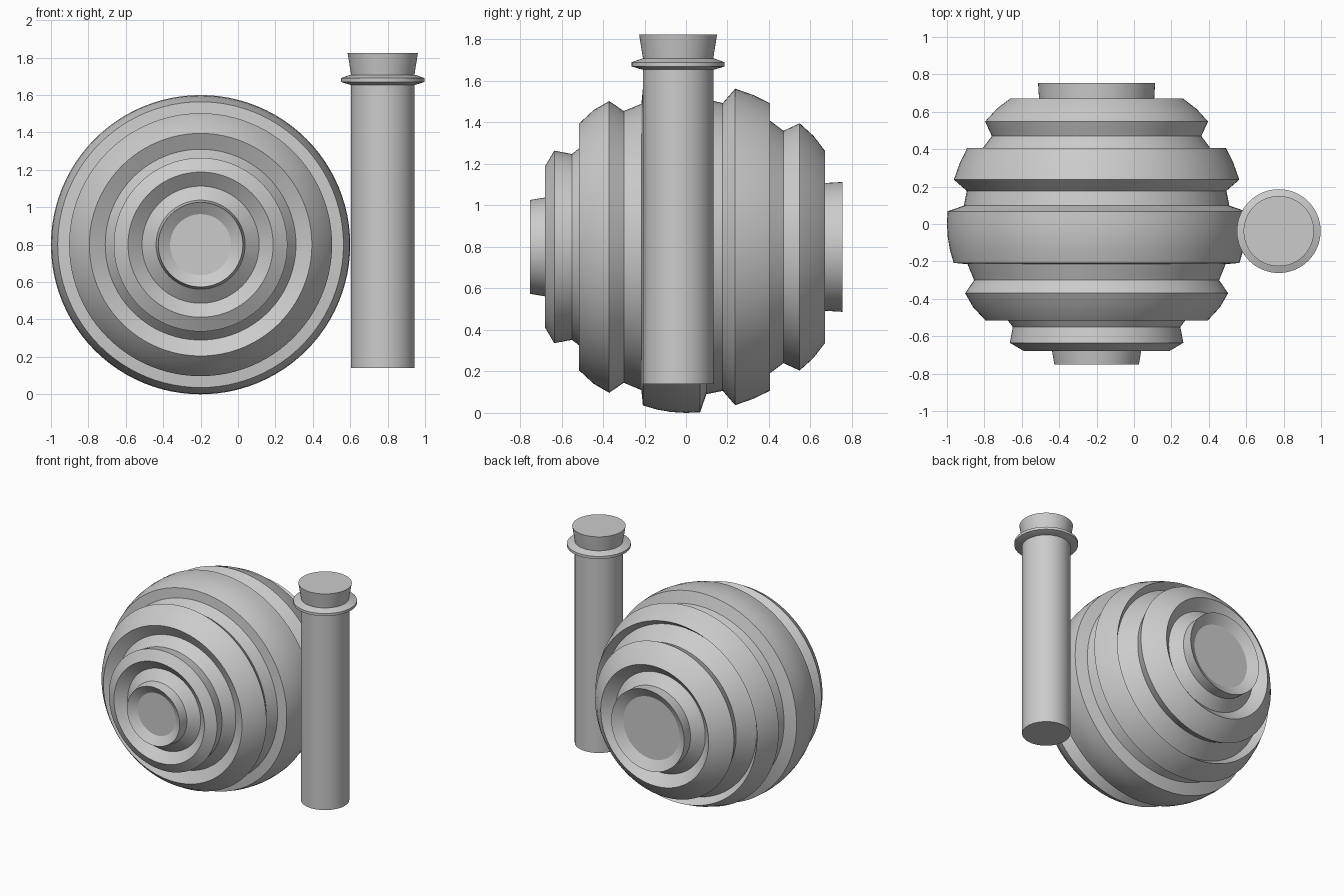
import bpy, bmesh, math
from mathutils import Matrix

if "Cube" in bpy.data.objects:
    bpy.data.objects.remove(bpy.data.objects["Cube"])


def lathe(name, profile, matrix, steps=96):
    """Spin an (axis position, radius) profile about local z into a closed solid."""
    bm = bmesh.new()
    verts = [bm.verts.new((r, 0, h)) for h, r in profile]
    edges = [bm.edges.new(pair) for pair in zip(verts, verts[1:])]
    bmesh.ops.spin(bm, geom=verts + edges, cent=(0, 0, 0), axis=(0, 0, 1),
                   angle=math.tau, steps=steps, use_duplicate=False)
    bmesh.ops.remove_doubles(bm, verts=bm.verts, dist=1e-5)
    bmesh.ops.recalc_face_normals(bm, faces=bm.faces)
    mesh = bpy.data.meshes.new(name)
    bm.to_mesh(mesh)
    bm.free()
    mesh.transform(matrix)
    ob = bpy.data.objects.new(name, mesh)
    bpy.context.collection.objects.link(ob)
    bpy.ops.object.select_all(action='DESELECT')
    ob.select_set(True)
    bpy.context.view_layer.objects.active = ob
    bpy.ops.object.shade_smooth_by_angle(angle=math.radians(20))
    return ob


# Ribbed ball: profile runs along y from the front socket to the back socket
ball = [
    (-0.71, 0), (-0.71, 0.163), (-0.752, 0.226),        # front socket
    (-0.68, 0.238), (-0.62, 0.313), (-0.68, 0.388),     # inner groove
    (-0.635, 0.464), (-0.55, 0.448), (-0.47, 0.51),     # small ring
    (-0.515, 0.595), (-0.445, 0.66), (-0.37, 0.703),    # front ring
    (-0.30, 0.655), (-0.215, 0.69),
    (-0.208, 0.764), (-0.14, 0.784), (-0.07, 0.796),    # middle band
    (0.0, 0.80), (0.068, 0.797),
    (0.098, 0.71), (0.177, 0.694),
    (0.237, 0.763), (0.325, 0.732), (0.405, 0.693),     # back ring
    (0.35, 0.65), (0.47, 0.56),
    (0.548, 0.596), (0.615, 0.535), (0.67, 0.463),      # small back ring
    (0.60, 0.385), (0.67, 0.308),
    (0.755, 0.313), (0.71, 0.24), (0.71, 0),            # back socket
]
lathe("ribbed_ball", ball,
      Matrix.Translation((-0.2, 0, 0.8)) @ Matrix.Rotation(-math.pi / 2, 4, 'X'))

# Upright tube with collar and flared cap
tube_at = Matrix.Translation((0.774, -0.038, 0))
lathe("tube", [(0.14, 0), (0.14, 0.17), (1.67, 0.17), (1.67, 0)], tube_at, 64)
lathe("collar", [(1.655, 0), (1.655, 0.175), (1.67, 0.224), (1.69, 0.224),
                 (1.708, 0.175), (1.708, 0)], tube_at, 64)
lathe("cap", [(1.70, 0), (1.70, 0.168), (1.825, 0.188), (1.825, 0)], tube_at, 64)
